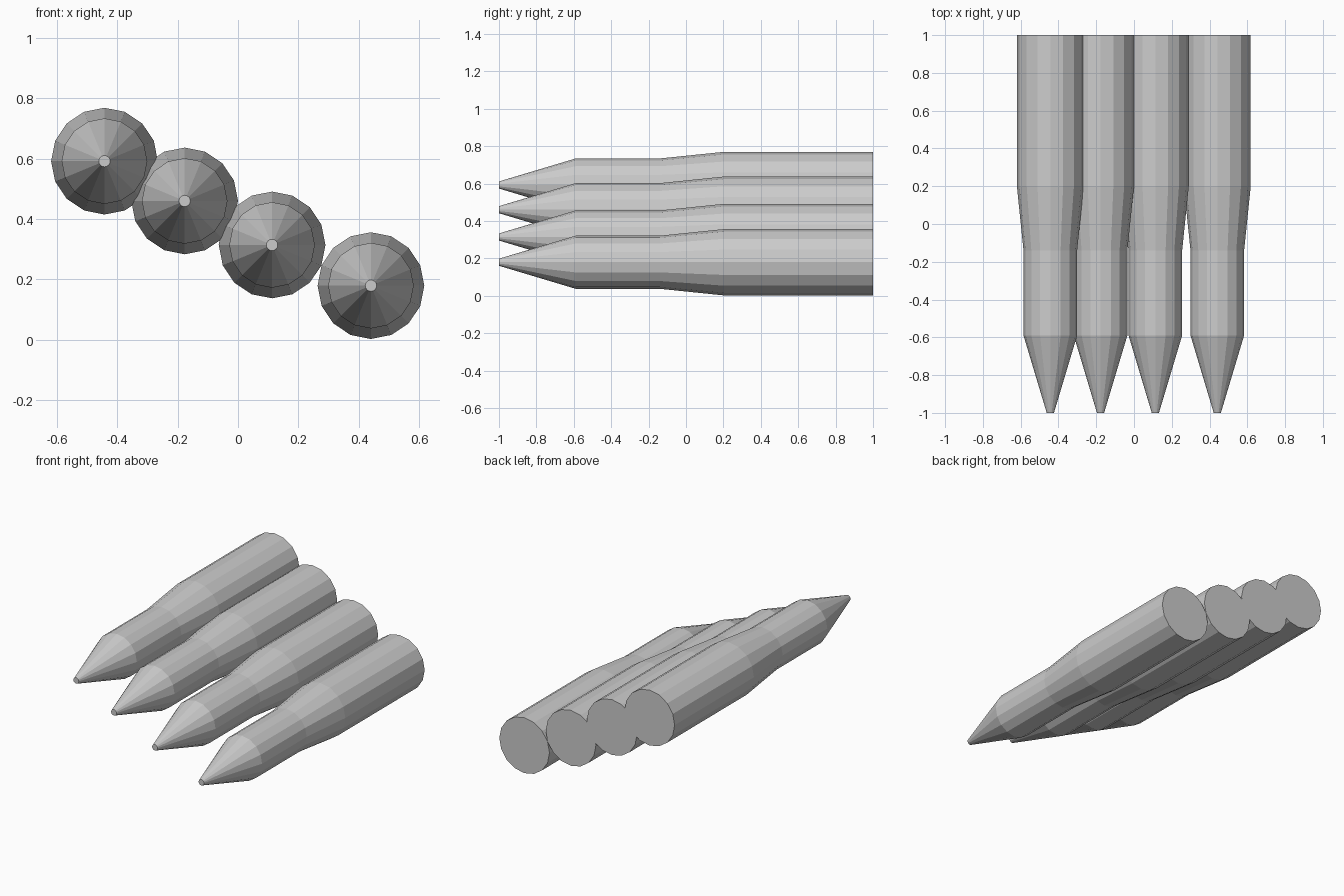
import bpy, bmesh
from math import cos, sin, tau

if "Cube" in bpy.data.objects:
    bpy.data.objects.remove(bpy.data.objects["Cube"])

SIDES = 16
# (y, radius) along the body, from the tip to the flat rear end
PROFILE = [(-1.0, 0.019), (-0.59, 0.142), (-0.14, 0.142), (0.2, 0.177), (1.0, 0.177)]
# (x, z) of each body's axis, stepping down from left to right
CENTRES = [(-0.443, 0.592), (-0.177, 0.46), (0.113, 0.314), (0.441, 0.179)]


def tapered_rod(name, x, z):
    bm = bmesh.new()
    rings = [[bm.verts.new((r * cos(tau * i / SIDES), y, r * sin(tau * i / SIDES)))
              for i in range(SIDES)] for y, r in PROFILE]
    # side walls
    for a, b in zip(rings, rings[1:]):
        for i in range(SIDES):
            j = (i + 1) % SIDES
            bm.faces.new((a[i], a[j], b[j], b[i]))
    # tip and rear caps
    bm.faces.new(rings[0])
    bm.faces.new(rings[-1])
    bmesh.ops.recalc_face_normals(bm, faces=bm.faces)
    mesh = bpy.data.meshes.new(name)
    bm.to_mesh(mesh)
    bm.free()
    obj = bpy.data.objects.new(name, mesh)
    obj.location = (x, 0, z)
    bpy.context.collection.objects.link(obj)


# staggered row of four pointed rods
for n, (x, z) in enumerate(CENTRES, 1):
    tapered_rod(f"pointed_rod_{n}", x, z)
